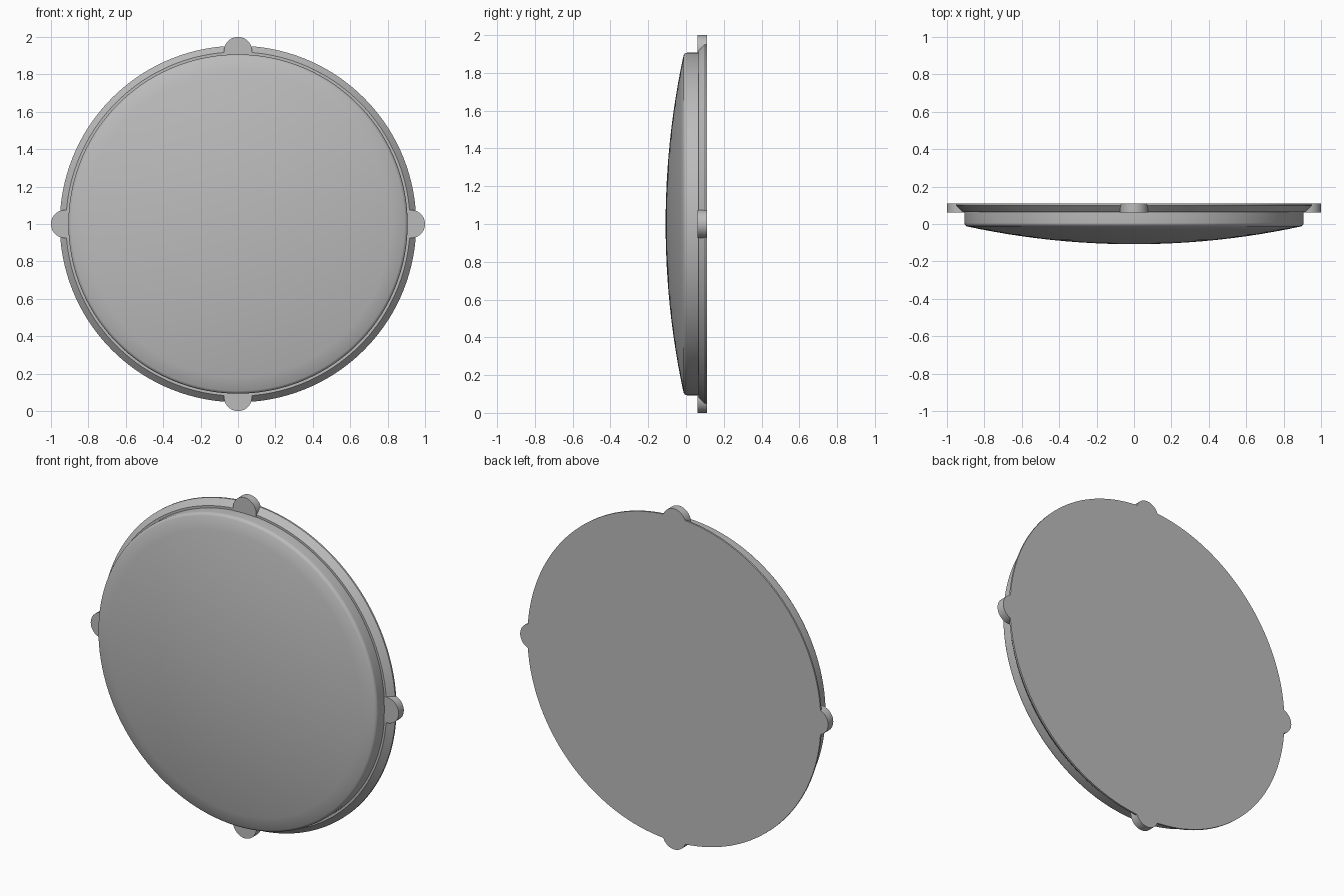
import bpy, math
from mathutils import Matrix

cube = bpy.data.objects.get("Cube")
if cube:
    bpy.data.objects.remove(cube, do_unlink=True)

grey = bpy.data.materials.new("plain grey")
grey.use_nodes = True
grey.diffuse_color = (0.5, 0.5, 0.5, 1)
grey.node_tree.nodes["Principled BSDF"].inputs["Base Color"].default_value = (0.5, 0.5, 0.5, 1)


def lathe(name, profile, segments):
    """Solid of revolution about the y axis; profile is (radius, y), ends on the axis or flat."""
    verts, rings = [], []
    for r, y in profile:
        count = segments if r > 0 else 1
        rings.append(range(len(verts), len(verts) + count))
        for i in range(count):
            a = math.tau * i / count
            verts.append((r * math.cos(a), y, 1 + r * math.sin(a)))
    faces = []
    for a, b in zip(rings, rings[1:]):
        for i in range(segments):
            j = (i + 1) % segments
            if len(a) == 1:
                faces.append((a[0], b[i], b[j]))
            else:
                faces.append((a[i], b[i], b[j], a[j]))
    for ring, flip in ((rings[0], True), (rings[-1], False)):
        if len(ring) > 1:
            faces.append(tuple(reversed(ring)) if not flip else tuple(ring))
    # Profiles run front to back, so all faces wind outward
    mesh = bpy.data.meshes.new(name)
    mesh.from_pydata(verts, [], faces)
    mesh.validate()
    mesh.materials.append(grey)
    obj = bpy.data.objects.new(name, mesh)
    bpy.context.collection.objects.link(obj)
    return obj


def smooth(obj):
    bpy.ops.object.select_all(action="DESELECT")
    obj.select_set(True)
    bpy.context.view_layer.objects.active = obj
    bpy.ops.object.shade_smooth_by_angle(angle=math.radians(25))


BACK, FRONT = 0.11, 0.065

# Domed cover: shallow spherical cap, rounded shoulder, straight wall
edge_r, edge_y, crown_y = 0.893, -0.013, -0.108
sag = edge_y - crown_y
sphere = (edge_r ** 2 + sag ** 2) / (2 * sag)
profile = []
for i in range(13):
    r = edge_r * i / 12
    profile.append((r, crown_y + sphere - math.sqrt(sphere ** 2 - r ** 2)))
for i in range(1, 6):
    a = math.radians(12 + 78 * i / 5)
    profile.append((0.887 + 0.02 * math.sin(a), 0.007 - 0.02 * math.cos(a)))
profile.append((0.907, 0.08))
cover = lathe("domed_cover", profile, 160)

# Backing flange with a sloping rim
flange = lathe("backing_flange", [(0.92, FRONT), (0.953, 0.1), (0.953, BACK)], 160)

# Four round lugs joined into the flange
for i in range(4):
    lug = lathe("lug_cutter", [(0.075, FRONT - 0.003), (0.075, BACK)], 48)
    turn = math.pi / 2 * i
    lug.location = (0.925 * math.cos(turn), 0, 0.925 * math.sin(turn))
    lug.hide_render = True
    bpy.context.view_layer.update()
    union = flange.modifiers.new("join_lug", "BOOLEAN")
    union.operation = "UNION"
    union.solver = "EXACT"
    union.object = lug
    bpy.context.view_layer.objects.active = flange
    bpy.ops.object.modifier_apply(modifier=union.name)
    bpy.data.objects.remove(lug, do_unlink=True)

for part in (cover, flange):
    smooth(part)
